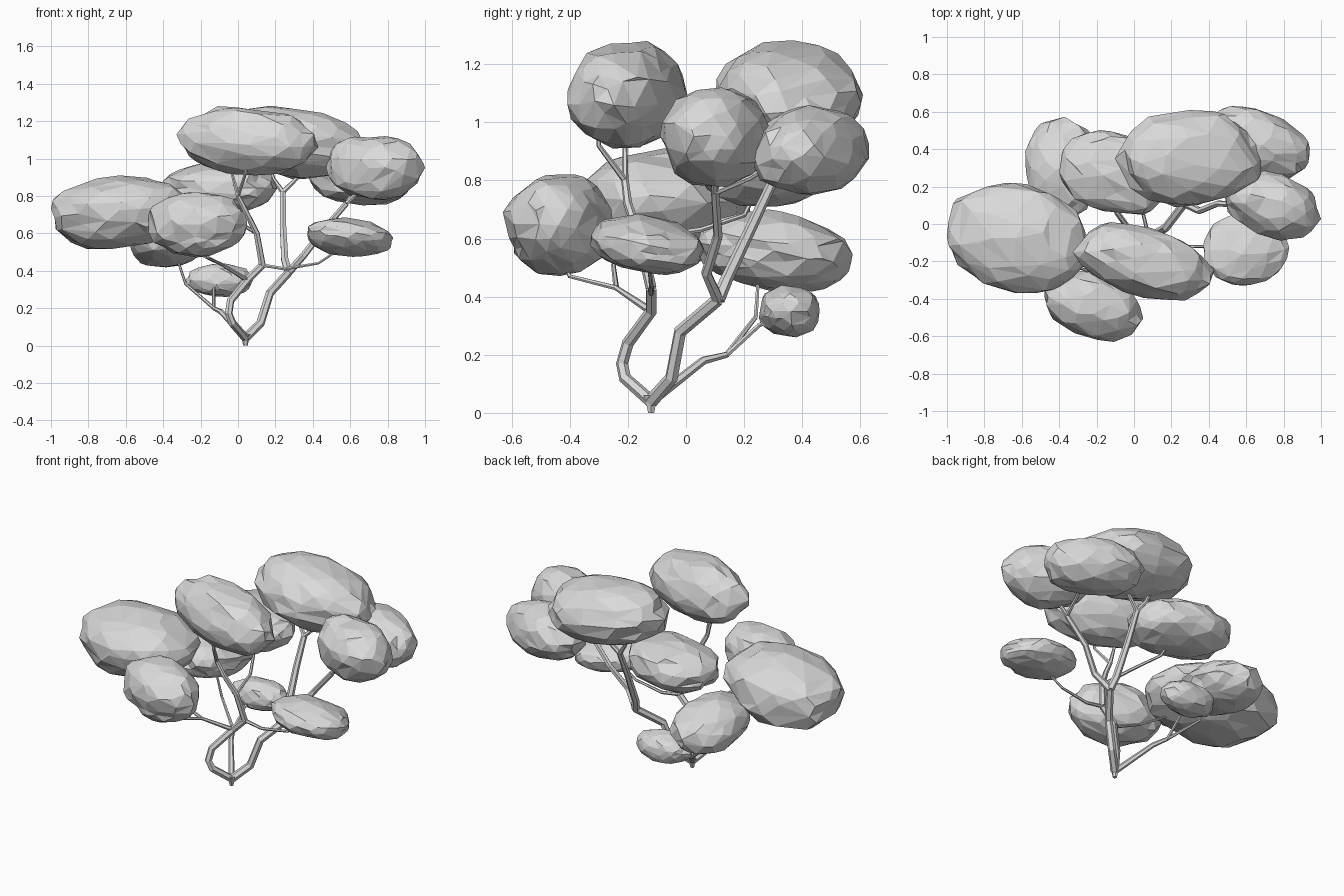
import bpy, bmesh
from math import radians
from mathutils import Vector, Euler, noise

if "Cube" in bpy.data.objects:
    bpy.data.objects.remove(bpy.data.objects["Cube"], do_unlink=True)

grey = bpy.data.materials.new("plain_grey")
grey.use_nodes = True
grey.diffuse_color = (0.7, 0.7, 0.7, 1)
grey.node_tree.nodes["Principled BSDF"].inputs["Base Color"].default_value = grey.diffuse_color


def add_object(name, mesh):
    mesh.materials.clear()
    mesh.materials.append(grey)
    for poly in mesh.polygons:
        poly.use_smooth = False
    obj = bpy.data.objects.new(name, mesh)
    bpy.context.collection.objects.link(obj)
    return obj


def leaf_clump(name, xs, ys, zs, yaw=0, roll=0, pitch=0, seed=0):
    """Faceted, lumpy ellipsoid that fills the given x, y and z ranges."""
    low, high = (Vector(corner) for corner in zip(xs, ys, zs))
    size = high - low
    turn = Euler((radians(pitch), radians(roll), radians(yaw))).to_matrix()
    bm = bmesh.new()
    bmesh.ops.create_icosphere(bm, subdivisions=3, radius=1)
    for v in bm.verts:
        d = v.co.normalized()
        boxy = sum(abs(c) ** 2.15 for c in d) ** (-1 / 2.15)
        lump = 1 + 0.1 * noise.noise(d * 1.8 + Vector((seed * 7.3, seed, 0)))
        jitter = noise.noise_vector(d * 5 + Vector((0, seed * 5.1, 0))) * 0.08
        p = d * boxy * lump + jitter
        v.co = turn @ Vector(a * b for a, b in zip(p, size))
    # Fit the turned clump to its ranges
    for axis in range(3):
        values = [v.co[axis] for v in bm.verts]
        start, span = min(values), max(values) - min(values)
        for v in bm.verts:
            v.co[axis] = low[axis] + (v.co[axis] - start) / span * size[axis]
    mesh = bpy.data.meshes.new(name)
    bm.to_mesh(mesh)
    bm.free()
    obj = add_object(name, mesh)
    thin_out = obj.modifiers.new("coarse_facets", "DECIMATE")
    thin_out.ratio = 0.6


def branch(name, thick, thin, *points):
    """Six-sided tapering tube through the points."""
    curve = bpy.data.curves.new(name, "CURVE")
    curve.dimensions = "3D"
    curve.bevel_depth = 1
    curve.bevel_resolution = 1
    curve.use_fill_caps = True
    spline = curve.splines.new("POLY")
    spline.points.add(len(points) - 1)
    spline.use_smooth = False
    for i, (target, p) in enumerate(zip(spline.points, points)):
        target.co = (*p, 1)
        target.radius = thick + (thin - thick) * i / (len(points) - 1)
    helper = bpy.data.objects.new(name + "_path", curve)
    bpy.context.collection.objects.link(helper)
    bpy.context.view_layer.update()
    graph = bpy.context.evaluated_depsgraph_get()
    mesh = bpy.data.meshes.new_from_object(helper.evaluated_get(graph))
    bpy.data.objects.remove(helper, do_unlink=True)
    add_object(name, mesh)


# Foliage
leaf_clump("top_front_foliage", (-.33, .43), (-.41, .01), (.91, 1.28), yaw=-18, roll=3, pitch=-10, seed=1)
leaf_clump("top_back_foliage", (-.1, .68), (.09, .61), (.89, 1.28), roll=8, seed=2)
leaf_clump("left_front_foliage", (.47, 1), (-.09, .3), (.78, 1.12), yaw=-33, seed=3)
leaf_clump("left_back_foliage", (.38, .94), (.23, .63), (.75, 1.06), yaw=-33, roll=5, seed=4)
leaf_clump("left_low_foliage", (.37, .83), (-.33, .06), (.475, .685), yaw=10, roll=8, pitch=-8, seed=5)
leaf_clump("right_large_foliage", (-1, -.24), (-.37, .22), (.515, .91), yaw=-22, roll=-5, seed=6)
leaf_clump("right_front_foliage", (-.48, .05), (-.63, -.25), (.47, .82), yaw=-29, seed=7)
leaf_clump("centre_back_foliage", (-.4, .21), (.05, .5), (.71, .98), yaw=-20, seed=8)
leaf_clump("right_back_foliage", (-.58, -.18), (.04, .57), (.42, .7), pitch=-7, seed=9)
leaf_clump("small_low_foliage", (-.28, .08), (.25, .46), (.26, .44), seed=10)

# Trunks sharing one pointed foot
foot = (.04, -.12, 0)
root = (.04, -.12, .04)
front_fork = (.05, -.12, .35)
front_top = (.13, -.12, .43)
back_fork = (.27, .11, .39)
low_fork = (-.13, .14, .2)
branch("trunk_foot", .012, .03, foot, root, (.04, -.12, .06))
branch("front_trunk", .022, .02, root, (-.03, -.21, .12), (-.05, -.22, .17),
       (-.04, -.2, .24), front_fork, front_top)
branch("back_trunk", .024, .022, root, (.12, -.05, .12), (.17, -.02, .28), back_fork)
branch("low_trunk", .018, .011, root, (-.09, .06, .18), low_fork)

# Limbs from the front trunk
crook = (.1, -.16, .6)
top_fork = (0, -.21, .8)
side_fork = (-.08, -.24, .43)
branch("top_front_limb", .019, .013, front_top, crook, (.04, -.2, .72), top_fork)
branch("top_front_twig_a", .012, .007, top_fork, (-.04, -.21, .95))
branch("top_front_twig_b", .011, .006, top_fork, (.04, -.3, .92), (.05, -.3, .98))
branch("left_low_limb", .011, .006, front_top, (.25, -.12, .41), (.43, -.12, .44), (.58, -.13, .54))
branch("right_limb", .014, .009, front_fork, side_fork)
branch("right_front_limb", .009, .006, side_fork, (-.16, -.4, .47), (-.22, -.43, .54))
branch("right_large_limb", .01, .006, side_fork, (-.25, -.25, .51), (-.45, -.18, .62))
branch("centre_back_limb", .011, .007, crook, (.05, .05, .63), (-.03, .2, .68), (-.08, .26, .8))

# Limbs from the back trunk
high_fork = (.24, .31, .82)
far_fork = (.58, .1, .76)
branch("top_back_limb", .024, .017, back_fork, (.25, .14, .46), (.24, .23, .65), high_fork)
branch("top_back_twig_a", .014, .008, high_fork, (.19, .33, .89), (.16, .35, .98))
branch("top_back_twig_b", .014, .008, high_fork, (.32, .33, .9), (.36, .35, .98))
branch("left_limb", .021, .015, back_fork, (.35, .07, .48), (.45, .11, .61), far_fork)
branch("left_front_twig", .013, .008, far_fork, (.65, .1, .83), (.72, .1, .9))
branch("left_back_twig", .013, .008, far_fork, (.61, .22, .81), (.65, .34, .88))

# Limbs from the low trunk
branch("right_back_limb", .01, .006, low_fork, (-.28, .24, .33), (-.33, .25, .48))
branch("small_low_limb", .01, .007, low_fork, (-.13, .25, .3), (-.1, .33, .35))
